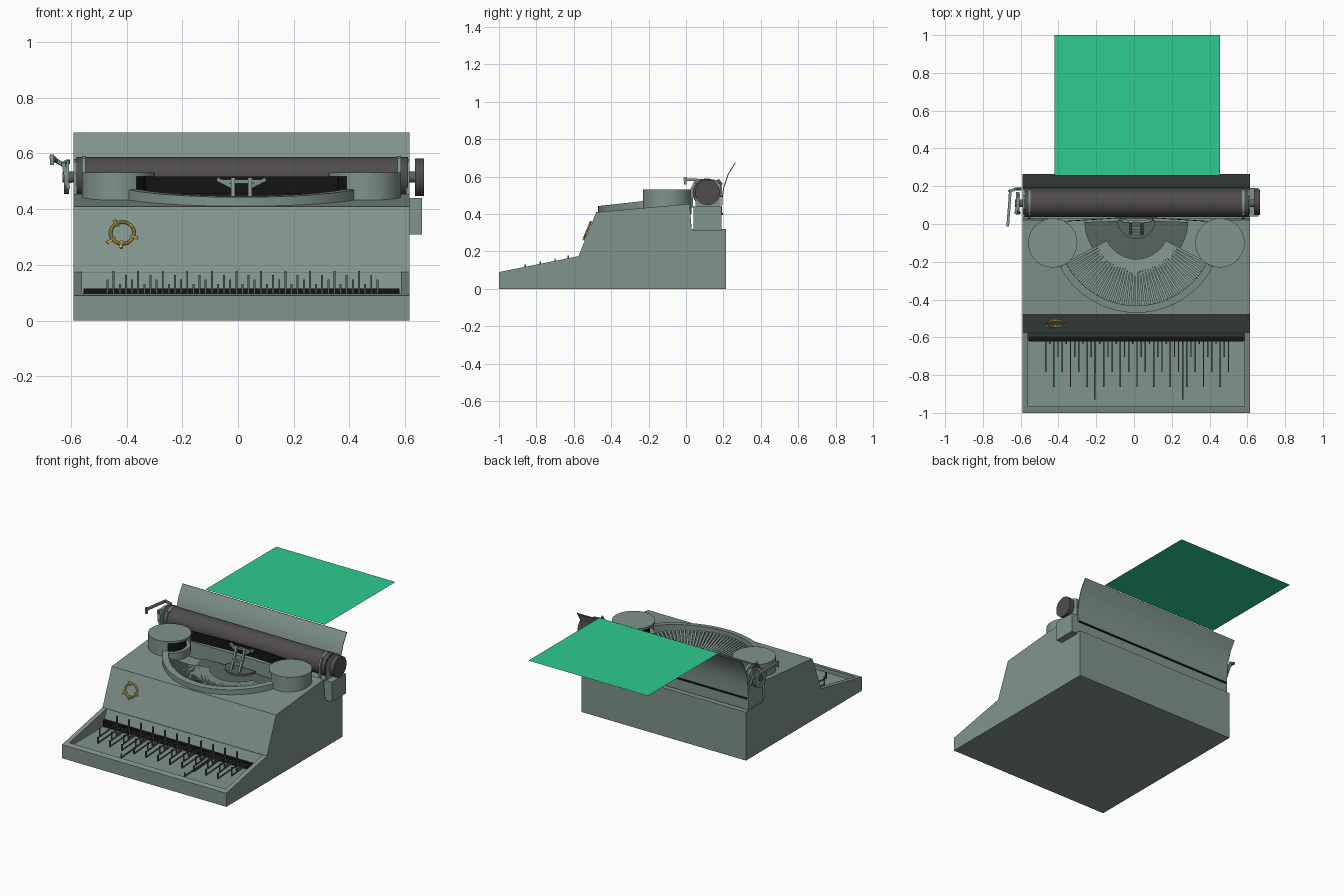
import bpy, bmesh
from math import sin, cos, pi, radians
from mathutils import Vector

if "Cube" in bpy.data.objects:
    bpy.data.objects.remove(bpy.data.objects["Cube"])

CX = 0.0125            # centre line of the machine
LEFT, RIGHT = -0.59, 0.615


def material(name, *rgb):
    m = bpy.data.materials.new(name)
    m.use_nodes = True
    m.diffuse_color = (*rgb, 1)
    m.node_tree.nodes["Principled BSDF"].inputs["Base Color"].default_value = (*rgb, 1)
    return m


BODY = material("grey green enamel", 0.216, 0.292, 0.266)
METAL = material("dark metal", 0.1, 0.127, 0.117)
RUBBER = material("roller rubber", 0.08, 0.072, 0.074)
BLACK = material("ribbon black", 0.007, 0.007, 0.007)
GOLD = material("gold", 0.68, 0.546, 0.102)
PAPER = material("green paper", 0.027, 0.604, 0.275)


def finish(name, bm, mat):
    bmesh.ops.recalc_face_normals(bm, faces=bm.faces)
    me = bpy.data.meshes.new(name)
    bm.to_mesh(me)
    bm.free()
    ob = bpy.data.objects.new(name, me)
    me.materials.append(mat)
    bpy.context.collection.objects.link(ob)
    return ob


def prism(name, pts, lo, hi, axis, mat):
    """Extrude a flat outline along x (points are y, z) or z (points are x, y)."""
    bm = bmesh.new()
    place = (lambda p, t: (t, *p)) if axis == "x" else (lambda p, t: (*p, t))
    face = bm.faces.new([bm.verts.new(place(p, lo)) for p in pts])
    ext = bmesh.ops.extrude_face_region(bm, geom=[face])
    shift = Vector((hi - lo, 0, 0)) if axis == "x" else Vector((0, 0, hi - lo))
    bmesh.ops.translate(bm, vec=shift, verts=[v for v in ext["geom"] if isinstance(v, bmesh.types.BMVert)])
    return finish(name, bm, mat)


def arc(cx, cy, r, a0, a1, n):
    return [(cx + r * cos(radians(a0 + (a1 - a0) * i / n)),
             cy + r * sin(radians(a0 + (a1 - a0) * i / n))) for i in range(n + 1)]


def circle(cx, cy, r, n=48):
    return arc(cx, cy, r, 0, 360, n)[:-1]


def sector(cx, cy, r0, r1, a0, a1, n):
    return arc(cx, cy, r1, a0, a1, n) + arc(cx, cy, r0, a1, a0, n)


def box(name, x0, x1, y0, y1, z0, z1, mat):
    return prism(name, [(x0, y0), (x1, y0), (x1, y1), (x0, y1)], z0, z1, "z", mat)


def bars(name, paths, width, mat):
    """Square section bars along straight segments, joined in one mesh."""
    bm = bmesh.new()
    for path in paths:
        for a, b in zip(path, path[1:]):
            a, b = Vector(a), Vector(b)
            d = (b - a).normalized()
            rot = d.to_track_quat("Z", "Y").to_matrix().to_4x4()
            made = bmesh.ops.create_cube(bm, size=1)["verts"]
            bmesh.ops.scale(bm, vec=(width, width, (b - a).length + width), verts=made)
            bmesh.ops.transform(bm, matrix=rot, verts=made)
            bmesh.ops.translate(bm, vec=(a + b) / 2, verts=made)
    return finish(name, bm, mat)


def cut(ob, cutter):
    mod = ob.modifiers.new("cut", "BOOLEAN")
    mod.operation, mod.solver, mod.object = "DIFFERENCE", "EXACT", cutter
    bpy.context.view_layer.objects.active = ob
    bpy.ops.object.modifier_apply(modifier=mod.name)
    bpy.data.objects.remove(cutter)


# Housing with key tray and type basket openings
housing = prism("housing", [(-1, 0), (-1, 0.09), (-0.575, 0.175), (-0.48, 0.41), (0.02, 0.455),
                            (0.03, 0.32), (0.215, 0.32), (0.215, 0)], LEFT, RIGHT, "x", BODY)
cut(housing, prism("tray_cutter", [(-0.965, 0.07), (-0.617, 0.07), (-0.577, 0.172), (-0.6, 0.3),
                                   (-0.965, 0.3)], LEFT + 0.03, RIGHT - 0.03, "x", BODY))
BY = -0.012
cut(housing, prism("basket_cutter", circle(CX, BY, 0.425, 64), 0.34, 0.6, "z", BODY))
box("key_slot", LEFT + 0.035, RIGHT - 0.035, -0.622, -0.598, 0.075, 0.115, BLACK)

# Raised rim that follows the sloping deck
rim = prism("basket_rim", sector(CX, BY, 0.42, 0.458, -152, -28, 40), 0.395, 0.443, "z", BODY)
for v in rim.data.vertices:
    v.co.z += 0.11 * (v.co.y + 0.47)

# Type bars fanned around the segment
COUNT = 39
fan = []
for i in range(COUNT):
    a = radians(-152 + 124 * i / (COUNT - 1))
    fan.append([(CX + r * cos(a), BY + r * sin(a), z) for r, z in ((0.18, 0.365), (0.3, 0.38), (0.415, 0.415))])
bars("type_bars", fan, 0.013, BODY)
prism("type_segment", sector(CX, 0.02, 0.09, 0.275, -178, -2, 32), 0.335, 0.362, "z", METAL)
prism("segment_core", arc(CX, 0.02, 0.1, -180, 0, 20), 0.335, 0.375, "z", METAL)

# Ribbon drums, open on the inner side
for side, label in ((-1, "right"), (1, "left")):
    x = CX + side * 0.4425
    start, end = (45, 300) if side < 0 else (-120, 135)
    prism(label + "_drum_wall", sector(x, -0.1, 0.122, 0.13, start, end, 40), 0.4, 0.522, "z", BODY)
    prism(label + "_drum_lid", circle(x, -0.1, 0.13), 0.518, 0.532, "z", BODY)
    prism(label + "_drum_base", circle(x, -0.1, 0.125), 0.4, 0.452, "z", BODY)
    prism(label + "_ribbon_spool", circle(x, -0.1, 0.1), 0.452, 0.518, "z", BLACK)

# Ribbon stretched between the drums in front of the roller
prism("ribbon", [(CX - 0.38, 0.012), (CX - 0.1, 0.03), (CX + 0.1, 0.03), (CX + 0.38, 0.012),
                 (CX + 0.38, 0.016), (CX + 0.1, 0.034), (CX - 0.1, 0.034), (CX - 0.38, 0.016)],
      0.455, 0.518, "z", BLACK)

# Type guide standing at the printing point
guide = [[(CX - 0.06, 0.015, 0.5), (CX + 0.06, 0.015, 0.5)], [(CX - 0.03, -0.02, 0.43), (CX + 0.03, -0.02, 0.43)]]
for s in (-1, 1):
    guide.append([(CX + s * 0.03, -0.06, 0.35), (CX + s * 0.03, -0.01, 0.45), (CX + s * 0.03, 0.01, 0.505)])
    guide.append([(CX + s * 0.03, 0.01, 0.48), (CX + s * 0.08, 0.022, 0.505)])
bars("type_guide", guide, 0.014, BODY)

# Carriage with rail, roller and knobs
RY, RZ = 0.11, 0.515
box("carriage_frame", LEFT, RIGHT, 0.04, 0.19, 0.325, 0.435, BODY)
box("carriage_rail", LEFT + 0.01, RIGHT - 0.01, 0.188, 0.197, 0.395, 0.405, BLACK)
box("carriage_end_block", RIGHT, 0.66, 0.04, 0.19, 0.31, 0.44, BODY)
prism("roller", circle(RY, RZ, 0.073), LEFT + 0.01, RIGHT - 0.005, "x", RUBBER)
prism("roller_axle", circle(RY, RZ, 0.02, 16), -0.63, 0.64, "x", METAL)
prism("roller_knob", circle(RY + 0.005, RZ, 0.067), 0.635, 0.668, "x", RUBBER)
prism("ratchet_wheel", circle(RY, RZ, 0.06, 24), -0.625, -0.607, "x", BODY)
for label, x in (("right", LEFT), ("left", RIGHT - 0.012)):
    prism(label + "_end_plate", [(0.05, 0.43), (0.185, 0.43), (0.185, 0.56), (0.15, 0.58), (0.08, 0.57),
                                 (0.05, 0.53)], x, x + 0.012, "x", BODY)
for label, x in (("right", -0.553), ("left", 0.578)):
    prism(label + "_roller_band", circle(RY, RZ, 0.0755), x - 0.006, x + 0.006, "x", BODY)
    bars(label + "_paper_finger", [[(x, 0.033, 0.44), (x, 0.03, 0.53), (x, 0.05, 0.575)]], 0.012, BODY)

# Line return lever
bars("return_lever", [[(-0.605, 0.185, 0.5), (-0.625, 0.185, 0.56), (-0.655, 0.175, 0.575),
                       (-0.66, 0.1, 0.58), (-0.668, -0.005, 0.585)],
                      [(-0.668, -0.005, 0.565), (-0.668, -0.005, 0.59)],
                      [(-0.61, 0.06, 0.48), (-0.625, 0.06, 0.56), (-0.61, 0.15, 0.57)]], 0.014, BODY)

# Curved paper support and loose sheet
curve = [(0.192, 0.4), (0.195, 0.48), (0.205, 0.545), (0.227, 0.61), (0.266, 0.674)]
prism("paper_support", curve + [(y - 0.005, z + 0.001) for y, z in reversed(curve)], LEFT, RIGHT, "x", BODY)
bm = bmesh.new()
bm.faces.new([bm.verts.new(p) for p in ((-0.42, 0.258, 0.683), (0.455, 0.258, 0.683),
                                        (0.455, 1, 0.683), (-0.42, 1, 0.683))])
finish("paper_sheet", bm, PAPER)

# Key levers in four repeating lengths, each with an upright stem
ENDS = (-0.78, -0.63, -0.86, -0.7)
keys = []
for i in range(45):
    x, y = -0.468 + 0.022 * i, ENDS[i % 4]
    keys.append([(x, -0.59, 0.108), (x, y, 0.092), (x, y, 0.1 + 0.2 * (y + 1))])
for x in (-0.207, 0.258):
    keys.append([(x, -0.59, 0.1), (x, -0.925, 0.08), (x, -0.925, 0.1)])
bars("key_levers", keys, 0.007, METAL)

# Ring ornament on the sloping front panel
bpy.ops.mesh.primitive_torus_add(major_radius=0.042, minor_radius=0.006, major_segments=40, minor_segments=10,
                                 location=(-0.415, -0.527, 0.315), rotation=(radians(68), 0, 0))
ring = bpy.context.object
ring.name = "ring_ornament"
ring.data.materials.append(GOLD)
tabs = []
for a, length in ((215, 0.02), (265, 0.012), (340, 0.012), (120, 0.01)):
    u = Vector((cos(radians(a)), sin(radians(a)) * cos(radians(68)), sin(radians(a)) * sin(radians(68))))
    c = Vector((-0.415, -0.527, 0.315))
    tabs.append([c + u * 0.036, c + u * (0.042 + length)])
bars("ring_tabs", tabs, 0.009, GOLD)

# Smooth round surfaces, keep hard edges
bpy.ops.object.select_all(action="DESELECT")
for ob in bpy.context.scene.objects:
    if ob.type == "MESH":
        ob.select_set(True)
        bpy.context.view_layer.objects.active = ob
bpy.ops.object.shade_smooth_by_angle(angle=radians(30))
